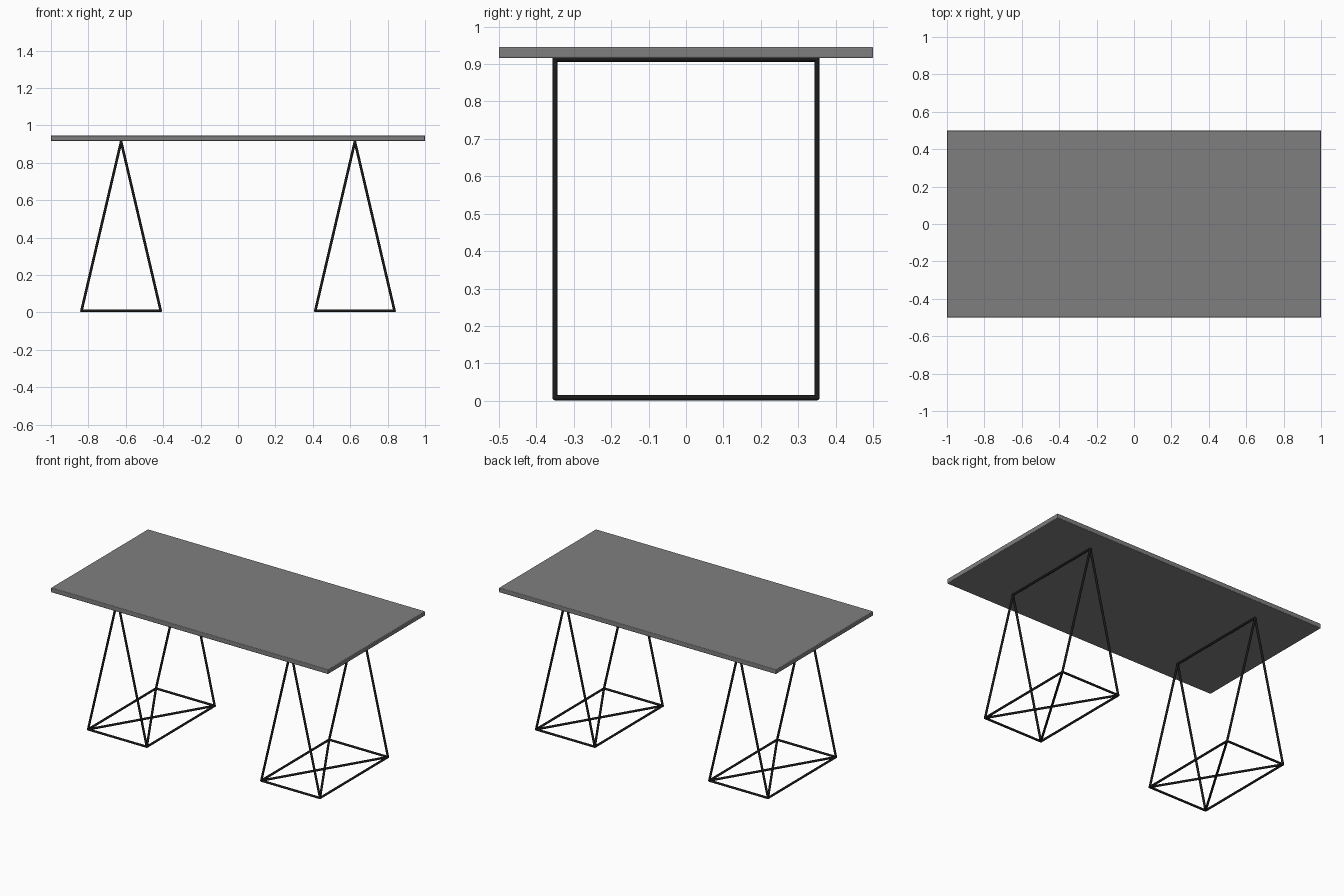
import bpy
from mathutils import Vector

if "Cube" in bpy.data.objects:
    bpy.data.objects.remove(bpy.data.objects["Cube"])

R = 0.007            # rod radius
CX, HY = 0.625, 0.35  # trestle centre, half depth
HX = 0.212           # half width of trestle base
Z0, Z1 = 0.008, 0.913  # rod centre heights


def material(name, v):
    m = bpy.data.materials.new(name)
    m.diffuse_color = (v, v, v, 1)
    m.use_nodes = True
    m.node_tree.nodes["Principled BSDF"].inputs["Base Color"].default_value = m.diffuse_color
    return m


black = material("black_metal", 0.01)
grey = material("dark_grey_top", 0.212)


def finish(ob, name, mat):
    ob.name = name
    ob.data.materials.append(mat)
    bpy.context.view_layer.objects.active = ob
    ob.select_set(True)
    bpy.ops.object.shade_smooth_by_angle()
    ob.select_set(False)


def rod(name, a, b):
    a, b = Vector(a), Vector(b)
    d = b - a
    bpy.ops.mesh.primitive_cylinder_add(vertices=16, radius=R, depth=d.length, location=(a + b) / 2)
    ob = bpy.context.object
    ob.rotation_euler = d.to_track_quat('Z', 'Y').to_euler()
    finish(ob, name, black)


def joint(name, p):
    bpy.ops.mesh.primitive_uv_sphere_add(segments=16, ring_count=8, radius=R, location=p)
    finish(bpy.context.object, name, black)


# Table top with softened edges
bpy.ops.mesh.primitive_cube_add(size=1, location=(0, 0, 0.931))
top = bpy.context.object
top.name = "table_top"
top.scale = (2, 1, 0.03)
bpy.ops.object.transform_apply(location=False, rotation=False, scale=True)
top.data.materials.append(grey)
bev = top.modifiers.new("soft_edges", 'BEVEL')
bev.width = 0.004
bev.segments = 3

# Two wire trestles
for side, cx in (("left", -CX), ("right", CX)):
    base = [(cx + sx * HX, sy * HY, Z0) for sx, sy in ((-1, -1), (1, -1), (1, 1), (-1, 1))]
    apex = [(cx, -HY, Z1), (cx, HY, Z1)]
    # base frame
    for i in range(4):
        rod(f"{side}_base_rail", base[i], base[(i + 1) % 4])
    # crossed floor braces
    rod(f"{side}_base_brace", base[0], base[2])
    rod(f"{side}_base_brace", base[1], base[3])
    # sloping legs and ridge
    for i in range(4):
        rod(f"{side}_leg", base[i], apex[i // 2])
    rod(f"{side}_ridge", *apex)
    for p in base + apex:
        joint(f"{side}_joint", p)
